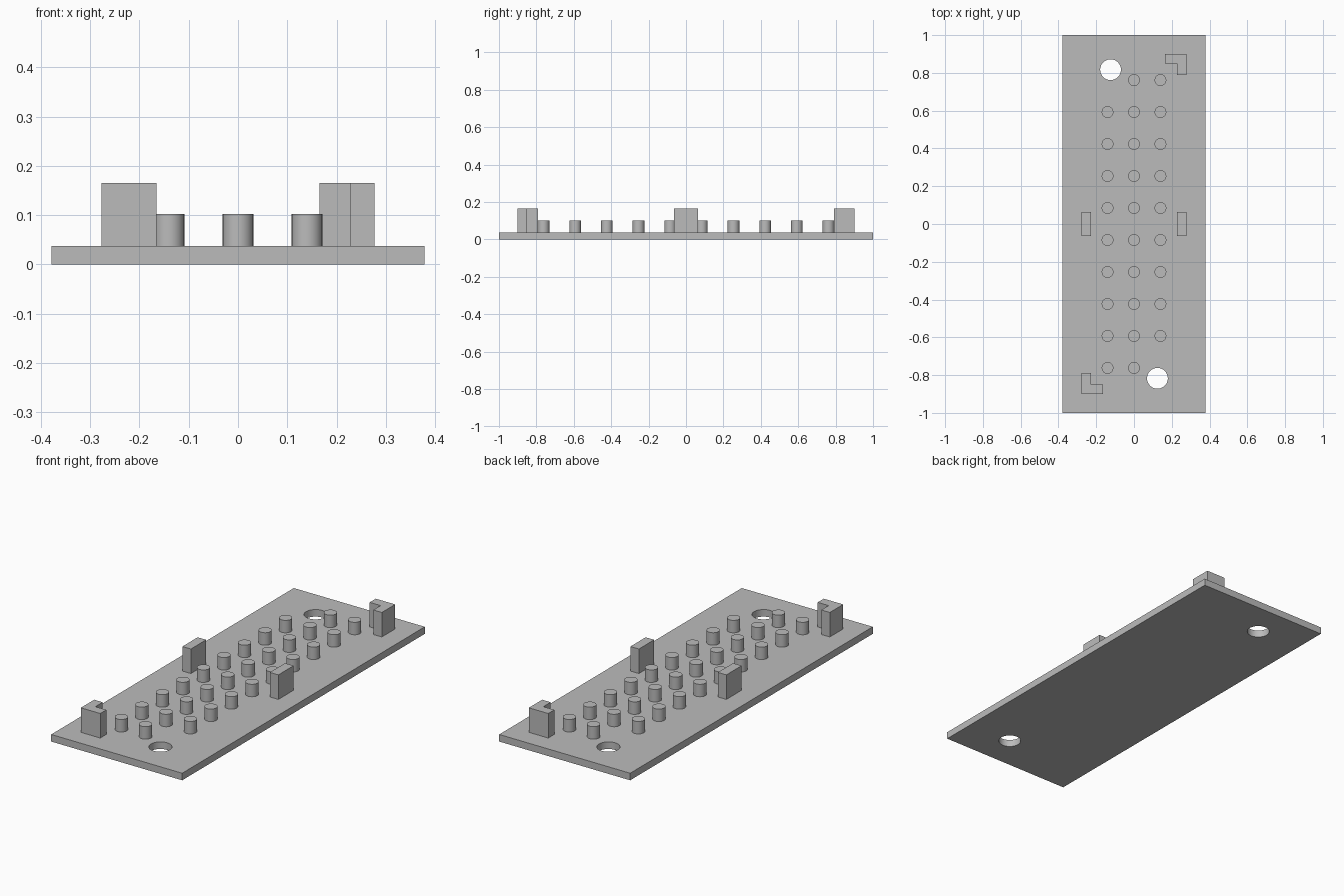
import bpy
import bmesh
from math import radians

default = bpy.data.objects.get("Cube")
if default:
    bpy.data.objects.remove(default, do_unlink=True)

PLATE_TOP = 0.037
WALL_TOP = 0.165
PIN_TOP = 0.102

grey = bpy.data.materials.new("plain_grey")
grey.use_nodes = True
colour = (0.5, 0.5, 0.5, 1)
grey.diffuse_color = colour
grey.node_tree.nodes["Principled BSDF"].inputs["Base Color"].default_value = colour


def prism(name, outline, bottom, top):
    """Extrude a counter-clockwise outline upward."""
    bm = bmesh.new()
    base = bm.faces.new([bm.verts.new((x, y, bottom)) for x, y in outline])
    grown = bmesh.ops.extrude_face_region(bm, geom=[base], use_keep_orig=True)
    moved = [v for v in grown["geom"] if isinstance(v, bmesh.types.BMVert)]
    bmesh.ops.translate(bm, verts=moved, vec=(0, 0, top - bottom))
    bmesh.ops.recalc_face_normals(bm, faces=bm.faces)
    mesh = bpy.data.meshes.new(name)
    bm.to_mesh(mesh)
    bm.free()
    mesh.materials.append(grey)
    obj = bpy.data.objects.new(name, mesh)
    bpy.context.collection.objects.link(obj)
    return obj


def rect(x0, x1, y0, y1):
    return [(x0, y0), (x1, y0), (x1, y1), (x0, y1)]


def cylinder(name, x, y, radius, bottom, top):
    bpy.ops.mesh.primitive_cylinder_add(
        vertices=48, radius=radius, depth=top - bottom,
        location=(x, y, (top + bottom) / 2))
    obj = bpy.context.object
    obj.name = name
    obj.data.materials.append(grey)
    bpy.ops.object.shade_smooth_by_angle(angle=radians(30))
    return obj


# Base plate with two diagonal mounting holes
plate = prism("base_plate", rect(-0.378, 0.378, -1, 1), 0, PLATE_TOP)
for side in (-1, 1):
    cutter = cylinder("hole_cutter", side * 0.124, -side * 0.817, 0.055, -0.1, 0.1)
    cutter.hide_render = True
    cut = plate.modifiers.new("mounting_hole", "BOOLEAN")
    cut.operation = "DIFFERENCE"
    cut.solver = "EXACT"
    cut.object = cutter
    bpy.ops.object.select_all(action="DESELECT")
    plate.select_set(True)
    bpy.context.view_layer.objects.active = plate
    bpy.ops.object.modifier_apply(modifier=cut.name)
    bpy.data.objects.remove(cutter, do_unlink=True)
bpy.ops.object.shade_smooth_by_angle(angle=radians(30))

# Grid of pins, leaving out the two places beside the holes
for row in range(10):
    for col in range(3):
        if (row, col) in ((0, 2), (9, 0)):
            continue
        cylinder("pin", (col - 1) * 0.14, (row - 4.5) * 0.1693, 0.031,
                 PLATE_TOP, PIN_TOP)

# Side walls and L-shaped corner walls, turned half round for the other side
corner = [(0.277, 0.79), (0.277, 0.9), (0.165, 0.9),
          (0.165, 0.85), (0.228, 0.85), (0.228, 0.79)]
for side, label in ((1, "left"), (-1, "right")):
    for name, outline in (("side_wall", rect(0.228, 0.277, -0.063, 0.063)),
                          ("corner_wall", corner)):
        prism(label + "_" + name, [(side * x, side * y) for x, y in outline],
              PLATE_TOP, WALL_TOP)
